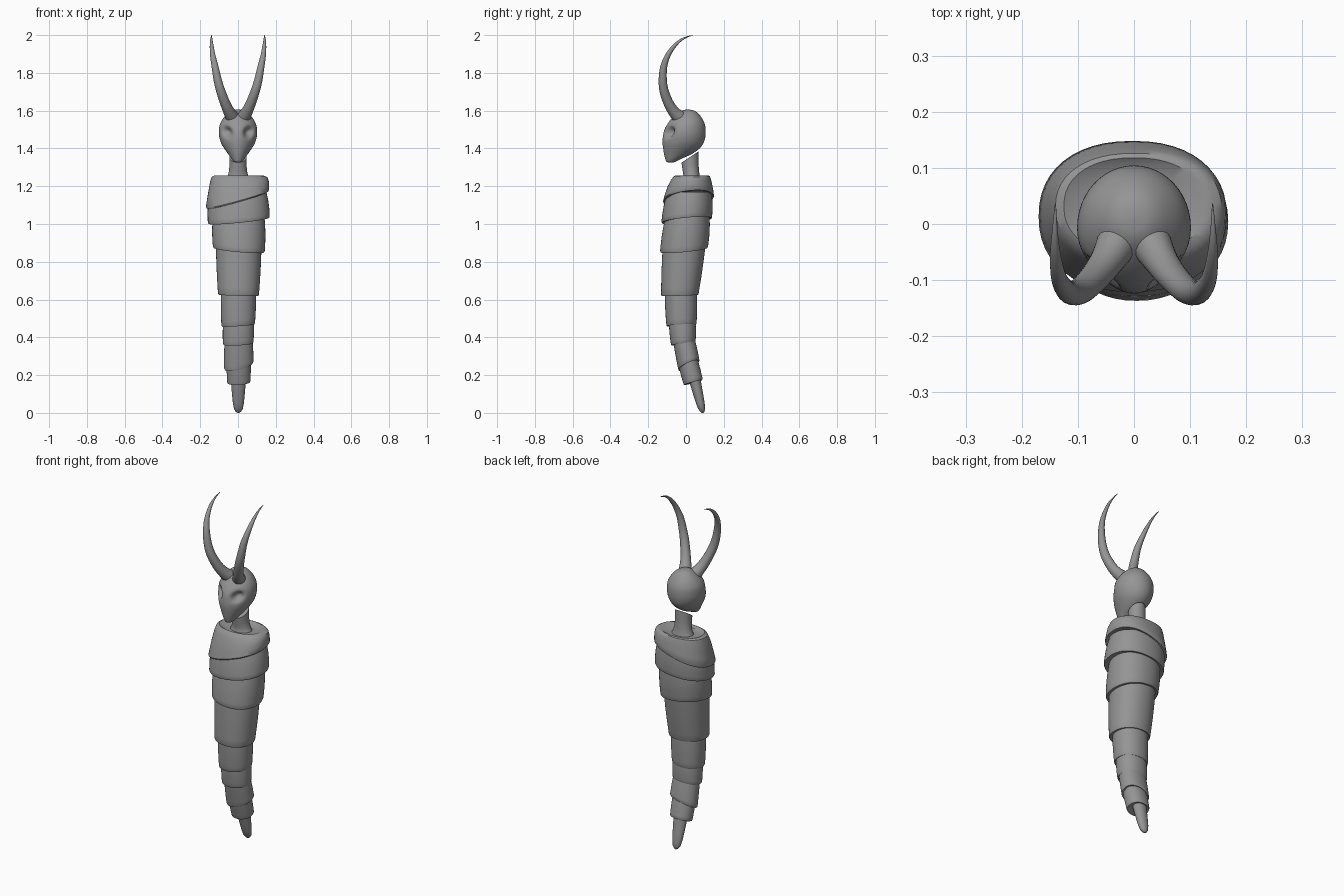
import bpy, bmesh, math
from mathutils import Vector

if "Cube" in bpy.data.objects:
    bpy.data.objects.remove(bpy.data.objects["Cube"])

grey = bpy.data.materials.new("bone grey")
grey.diffuse_color = (0.3, 0.3, 0.3, 1)
grey.use_nodes = True
grey.node_tree.nodes["Principled BSDF"].inputs["Base Color"].default_value = grey.diffuse_color
SEG = 48


def make_object(name, rings, angle=40):
    """Skin a list of closed rings of points and cap both ends."""
    bm = bmesh.new()
    loops = [[bm.verts.new(p) for p in ring] for ring in rings]
    n = len(loops[0])
    for a, b in zip(loops, loops[1:]):
        for i in range(n):
            j = (i + 1) % n
            bm.faces.new((a[i], a[j], b[j], b[i]))
    bm.faces.new(loops[0])
    bm.faces.new(loops[-1])
    bmesh.ops.recalc_face_normals(bm, faces=bm.faces)
    mesh = bpy.data.meshes.new(name)
    bm.to_mesh(mesh)
    bm.free()
    ob = bpy.data.objects.new(name, mesh)
    bpy.context.collection.objects.link(ob)
    mesh.materials.append(grey)
    bpy.ops.object.select_all(action='DESELECT')
    ob.select_set(True)
    bpy.context.view_layer.objects.active = ob
    bpy.ops.object.shade_smooth_by_angle(angle=math.radians(angle))
    return ob


def spline(keys, steps):
    """Catmull-Rom resampling of rows of numbers."""
    out = []
    for i in range(len(keys) - 1):
        p0, p1, p2 = keys[max(i - 1, 0)], keys[i], keys[i + 1]
        p3 = keys[min(i + 2, len(keys) - 1)]
        for s in range(steps):
            t = s / steps
            out.append([0.5 * (2 * b + (c - a) * t + (2 * a - 5 * b + 4 * c - d) * t * t
                               + (3 * b - a - 3 * c + d) * t ** 3)
                        for a, b, c, d in zip(p0, p1, p2, p3)])
    out.append(list(keys[-1]))
    return out


def oval(z, x0, x1, y0, y1, tilt=(0, 0), power=2.0):
    """Ring spanning x0..x1 and y0..y1, tilted along x and y."""
    pts = []
    for i in range(SEG):
        a = 2 * math.pi * i / SEG
        c, s = math.cos(a), math.sin(a)
        u = math.copysign(abs(c) ** (2 / power), c)
        v = math.copysign(abs(s) ** (2 / power), s)
        pts.append(Vector(((x0 + x1) / 2 + u * (x1 - x0) / 2,
                           (y0 + y1) / 2 + v * (y1 - y0) / 2,
                           z + tilt[0] * u + tilt[1] * v)))
    return pts


def wrap(name, top, bottom, tilt, bulge=0.004, power=2.15):
    """Cloth band: tucked-in top, flared lower hem folded under."""
    rows = []
    for k in range(9):
        t = k / 8
        b = bulge * math.sin(math.pi * t)
        r = [p + (q - p) * t for p, q in zip(top, bottom)]
        rows.append((r[0], r[1] - b, r[2] + b, r[3] - b, r[4] + b, t))
    z, x0, x1, y0, y1 = bottom
    rows.append((z - 0.007, x0 + .003, x1 - .003, y0 + .003, y1 - .003, 1))
    rows.append((z - 0.005, x0 + .02, x1 - .02, y0 + .02, y1 - .02, 1))
    make_object(name, [oval(*r[:5], (tilt[0] * r[5], tilt[1] * r[5]), power) for r in rows])


# Shoulder wrap: closed over the top, with a diagonal hem
shoulder = [
    (1.24, -.05, .05, -.03, .08, 0), (1.243, -.09, .09, -.045, .10, .0),
    (1.257, -.125, .125, -.055, .118, .0), (1.252, -.14, .142, -.066, .126, .003),
    (1.235, -.148, .156, -.08, .132, .012), (1.205, -.155, .163, -.097, .138, .022),
    (1.17, -.163, .165, -.11, .144, .034), (1.136, -.170, .165, -.121, .148, .046),
    (1.13, -.167, .162, -.118, .145, .046), (1.13, -.14, .14, -.1, .12, .046)]
make_object("shoulder_wrap", [oval(*r[:5], (r[5], 0.015 * r[5] / .046), 2.25) for r in shoulder])

# Body wraps, chest to tail: z, x range, y range at top and at hem
wrap("chest_wrap", (1.17, -.152, .15, -.10, .135), (1.025, -.16, .168, -.13, .138), (.016, .012))
wrap("waist_wrap", (1.04, -.133, .14, -.108, .125), (.87, -.133, .142, -.137, .117), (-.012, .012))
wrap("hip_wrap", (.90, -.117, .125, -.122, .105), (.63, -.106, .111, -.132, .067), (-.003, .003), .002)
wrap("thigh_wrap", (.65, -.09, .096, -.113, .058), (.47, -.088, .09, -.104, .056), (.006, .004), .002)
wrap("knee_wrap", (.49, -.078, .083, -.091, .05), (.372, -.08, .082, -.08, .051), (.004, .008), .002)
wrap("shin_wrap", (.39, -.071, .077, -.07, .047), (.257, -.074, .082, -.042, .071), (.018, .022), .001)
wrap("ankle_wrap", (.29, -.06, .068, -.05, .06), (.168, -.058, .066, -.014, .088), (.003, .013), .001)

# Rounded tail tip leaning back
tail = [(.20, .04, .042, .034), (.15, .052, .038, .03), (.10, .064, .034, .027),
        (.05, .076, .029, .023), (.02, .083, .023, .018), (.006, .087, .014, .011),
        (0, .088, .004, .004)]
make_object("tail_tip", [oval(z, .002 - r, .002 + r, y - d, y + d) for z, y, r, d in tail])

# Neck with flared base and slanted top
neck = [(1.232, .068, .03, .05, 0), (1.25, .056, .03, .044, 0), (1.275, .049, .027, .042, .005),
        (1.31, .045, .023, .043, .014), (1.355, .046, .021, .045, .03)]
make_object("neck", [oval(z, -r, r, y - d, y + d, (0, t)) for z, r, y, d, t in neck])

# Skull: round cranium tapering to a narrow muzzle, hollow eye sockets
skull = [(1.606, .003, .008, .014), (1.602, .028, -.02, .038), (1.588, .052, -.045, .062),
         (1.56, .078, -.075, .085), (1.53, .095, -.098, .099), (1.5, .101, -.114, .104),
         (1.465, .1, -.122, .103), (1.43, .09, -.124, .093), (1.4, .073, -.121, .072),
         (1.37, .052, -.116, .03), (1.345, .034, -.11, -.025), (1.33, .021, -.104, -.055),
         (1.325, .006, -.092, -.07)]
rings = []
for z, r, y0, y1 in spline(skull, 4):
    ring = oval(z, -r, r, y0, y1)
    for p in ring:
        front = max(0, ((y0 + y1) / 2 - p.y) / max(y1 - y0, .001) * 2)
        cheek = math.exp(-((z - 1.45) / .05) ** 2)
        p.x *= 1 - .18 * cheek * front ** 2
        if front > 0:
            d = ((abs(p.x) - .057) / .021) ** 2 + ((z - 1.487 - .25 * (abs(p.x) - .057)) / .025) ** 2
            dent = .036 * math.exp(-d ** 1.3)
            p.y += dent
            p.x -= math.copysign(dent * .3, p.x)
    rings.append(ring)
make_object("skull", rings, 60)

# Horns: tapered tubes sweeping forward, up and back
horn = [(.028, -.03, 1.56, .038), (.046, -.062, 1.592, .031), (.066, -.09, 1.635, .027),
        (.09, -.115, 1.70, .0245), (.107, -.123, 1.76, .022), (.121, -.118, 1.83, .0185),
        (.134, -.095, 1.895, .014), (.14, -.055, 1.95, .0095), (.141, -.012, 1.983, .005),
        (.14, .036, 2.0, .001)]
path = spline(horn, 4)
for name, side in (("horn_right", 1), ("horn_left", -1)):
    rings = []
    for i, (x, y, z, r) in enumerate(path):
        a, b = path[max(i - 1, 0)], path[min(i + 1, len(path) - 1)]
        tangent = Vector(b[:3]) - Vector(a[:3])
        across = tangent.cross(Vector((0, 1, -.5))).normalized()
        up = across.cross(tangent).normalized()
        ring = []
        for k in range(20):
            t = 2 * math.pi * k / 20
            p = Vector((x, y, z)) + (across * math.cos(t) + up * math.sin(t)) * r
            ring.append((p.x * side, p.y, min(p.z, 2.0)))
        rings.append(ring)
    make_object(name, rings, 60)
